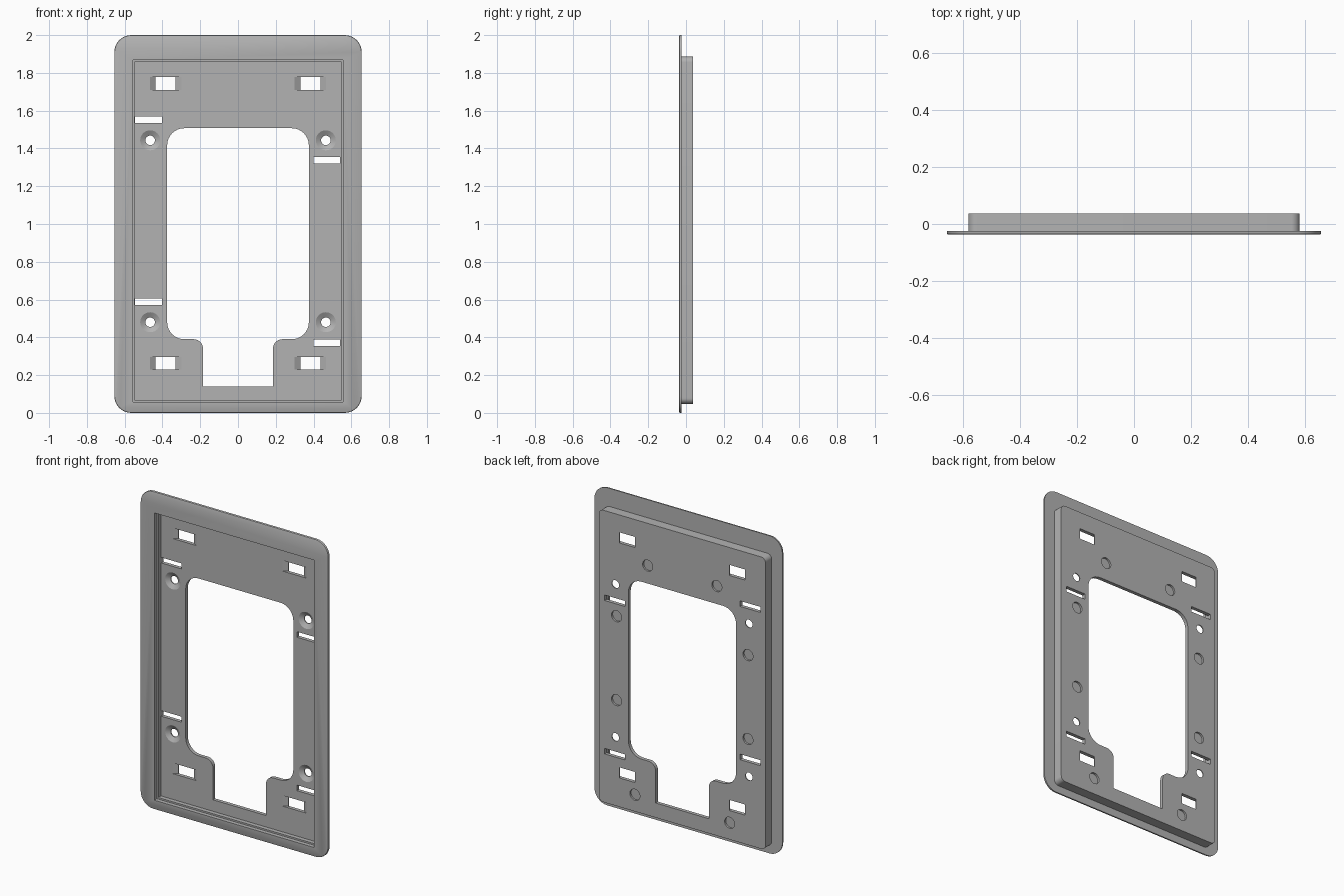
import bpy, bmesh, math
from math import pi, cos, sin

cube = bpy.data.objects.get("Cube")
if cube:
    bpy.data.objects.remove(cube, do_unlink=True)

FRONT, FLANGE_BACK, STEP, FLOOR, BACK = -0.0375, -0.024, -0.012, 0.015, 0.0375

grey = bpy.data.materials.new("plain grey")
grey.use_nodes = True
colour = (0.45, 0.45, 0.45, 1)
grey.diffuse_color = colour
grey.node_tree.nodes["Principled BSDF"].inputs["Base Color"].default_value = colour


def arc(x, z, r, start, end, steps=8):
    return [(x + r * cos(a), z + r * sin(a))
            for a in (math.radians(start + (end - start) * i / steps) for i in range(steps + 1))]


def rect(x0, x1, z0, z1):
    return [(x0, z0), (x1, z0), (x1, z1), (x0, z1)]


def round_rect(x0, x1, z0, z1, r):
    return (arc(x1 - r, z1 - r, r, 0, 90) + arc(x0 + r, z1 - r, r, 90, 180)
            + arc(x0 + r, z0 + r, r, 180, 270) + arc(x1 - r, z0 + r, r, 270, 360))


def circle(x, z, r):
    return arc(x, z, r, 0, 360, 32)[:-1]


def loft(name, *sections):
    """Closed solid through (outline, y) sections with equal point counts."""
    bm = bmesh.new()
    rings = [[bm.verts.new((x, y, z)) for x, z in pts] for pts, y in sections]
    for a, b in zip(rings, rings[1:]):
        for i in range(len(a)):
            j = (i + 1) % len(a)
            bm.faces.new((a[i], a[j], b[j], b[i]))
    bm.faces.new(rings[0])
    bm.faces.new(rings[-1])
    bmesh.ops.recalc_face_normals(bm, faces=bm.faces)
    mesh = bpy.data.meshes.new(name)
    bm.to_mesh(mesh)
    bm.free()
    mesh.materials.append(grey)
    obj = bpy.data.objects.new(name, mesh)
    bpy.context.collection.objects.link(obj)
    return obj


def combine(target, other, operation="DIFFERENCE"):
    mod = target.modifiers.new("combine", "BOOLEAN")
    mod.operation, mod.solver, mod.object = operation, "EXACT", other
    bpy.context.view_layer.objects.active = target
    bpy.ops.object.modifier_apply(modifier=mod.name)
    bpy.data.objects.remove(other, do_unlink=True)


def cut(pts, y0, y1):
    combine(frame, loft("cutter", (pts, y0), (pts, y1)))


# Wide flange with softened edges
def flange_outline(inset):
    return round_rect(-0.655 + inset, 0.655 - inset, inset, 2 - inset, 0.09 - inset)


frame = loft("mounting_frame", (flange_outline(0.006), FRONT), (flange_outline(0.002), FRONT + 0.002),
             (flange_outline(0), FRONT + 0.006), (flange_outline(0), FLANGE_BACK))

# Shallow box behind the flange
box = round_rect(-0.58, 0.58, 0.048, 1.886, 0.03)
combine(frame, loft("box", (box, FLANGE_BACK - 0.006), (box, BACK)), "UNION")

# Stepped recess in the front
cut(rect(-0.557, 0.557, 0.058, 1.867), FRONT - 0.1, STEP)
cut(rect(-0.547, 0.547, 0.068, 1.857), STEP - 0.01, FLOOR)

# Central opening with cable notch
half = (arc(0.235, 0.34, 0.05, 180, 90) + arc(0.285, 0.48, 0.09, 270, 360)
        + arc(0.285, 1.417, 0.09, 0, 90))
half = [(0.185, 0.14)] + half
cut(half + [(-x, z) for x, z in reversed(half)], FLOOR - 0.01, BACK + 0.1)

# Countersunk screw holes
for x in (-0.465, 0.465):
    for z in (0.48, 1.443):
        combine(frame, loft("countersink", (circle(x, z, 0.053), FLOOR - 0.01),
                            (circle(x, z, 0.053), FLOOR), (circle(x, z, 0.025), BACK - 0.006),
                            (circle(x, z, 0.025), BACK + 0.1)))

# Clip windows with sloped ends
for s in (-1, 1):
    for z in (0.23, 1.71):
        wide = rect(s * 0.30, s * 0.465, z, z + 0.067)
        narrow = rect(s * 0.33, s * 0.437, z, z + 0.067)
        combine(frame, loft("window", (wide, FLOOR - 0.01), (wide, FLOOR),
                            (narrow, BACK - 0.004), (narrow, BACK + 0.1)))

# Thin slots, staggered between the sides
for x0, x1, z in ((-0.546, -0.403, 0.57), (-0.546, -0.403, 1.535),
                  (0.4, 0.54, 0.354), (0.4, 0.54, 1.32)):
    cut(rect(x0, x1, z, z + 0.035), FLOOR - 0.01, BACK + 0.1)

# Blind round dimples in the back
for x, z in ((0.241, 1.62), (0.458, 1.243), (0.458, 0.715), (0.33, 0.153)):
    for s in (-1, 1):
        cut(circle(s * x, z, 0.035), BACK - 0.012, BACK + 0.1)

bpy.ops.object.select_all(action="DESELECT")
frame.select_set(True)
bpy.context.view_layer.objects.active = frame
bpy.ops.object.shade_smooth_by_angle(angle=math.radians(30))
